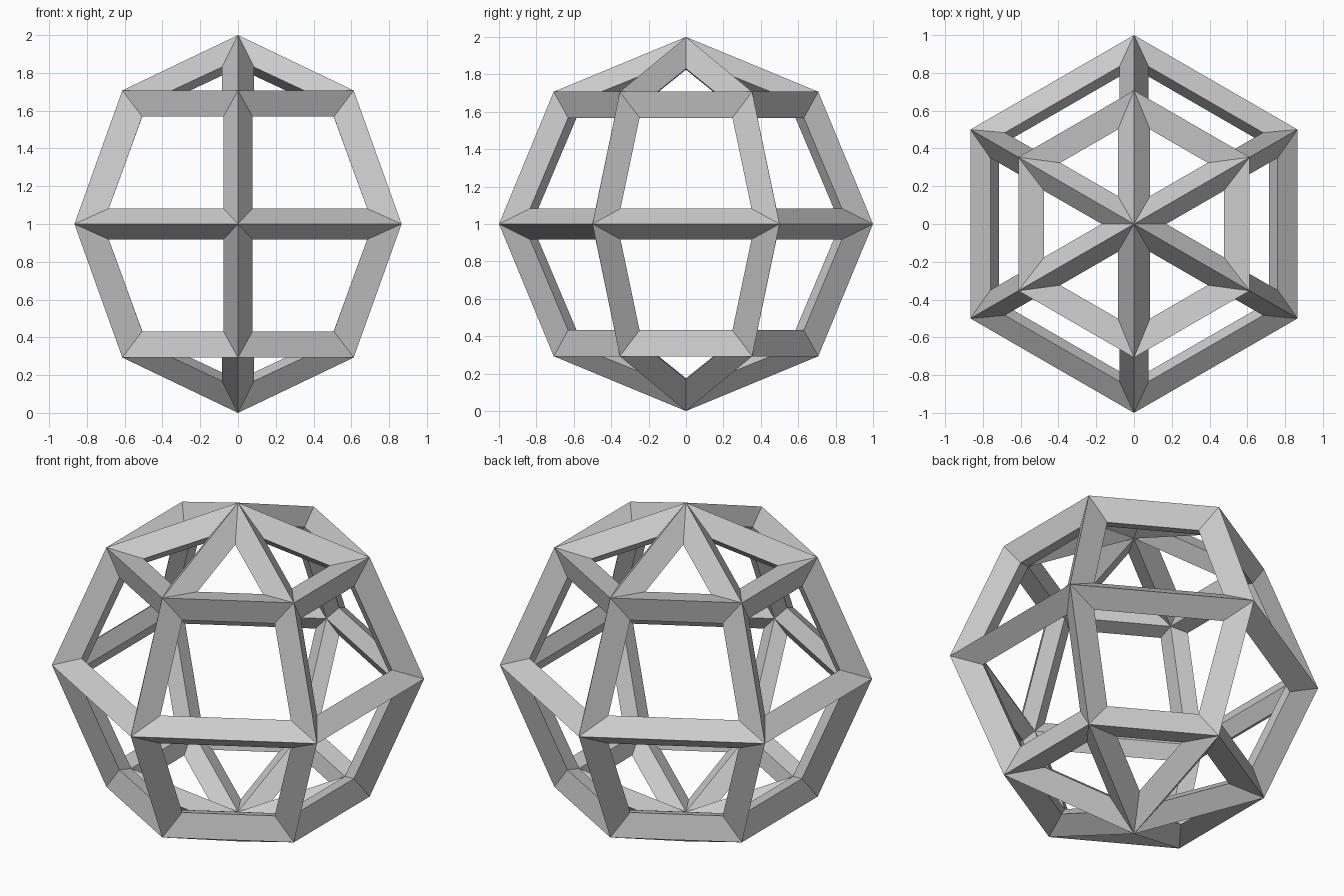
import bpy, bmesh
from math import pi
from mathutils import Matrix

if "Cube" in bpy.data.objects:
    bpy.data.objects.remove(bpy.data.objects["Cube"])

# Low-poly sphere cage: 6 segments, 4 rings, resting on z = 0
bm = bmesh.new()
bmesh.ops.create_uvsphere(bm, u_segments=6, v_segments=4, radius=1.0)

# Make sure corners (not flats) point along y
if max(v.co.x for v in bm.verts) > 0.95:
    bmesh.ops.rotate(bm, verts=bm.verts, matrix=Matrix.Rotation(pi / 6, 3, 'Z'))
bmesh.ops.translate(bm, verts=bm.verts, vec=(0, 0, 1))
bmesh.ops.recalc_face_normals(bm, faces=bm.faces)

mesh = bpy.data.meshes.new("sphere_frame")
bm.to_mesh(mesh)
bm.free()
frame = bpy.data.objects.new("sphere_frame", mesh)
bpy.context.collection.objects.link(frame)

# Turn every edge into a bar, thickened inward only
wire = frame.modifiers.new("bars", 'WIREFRAME')
wire.thickness = 0.175
wire.offset = -1.0
wire.use_even_offset = True
wire.use_relative_offset = False
wire.use_replace = True
